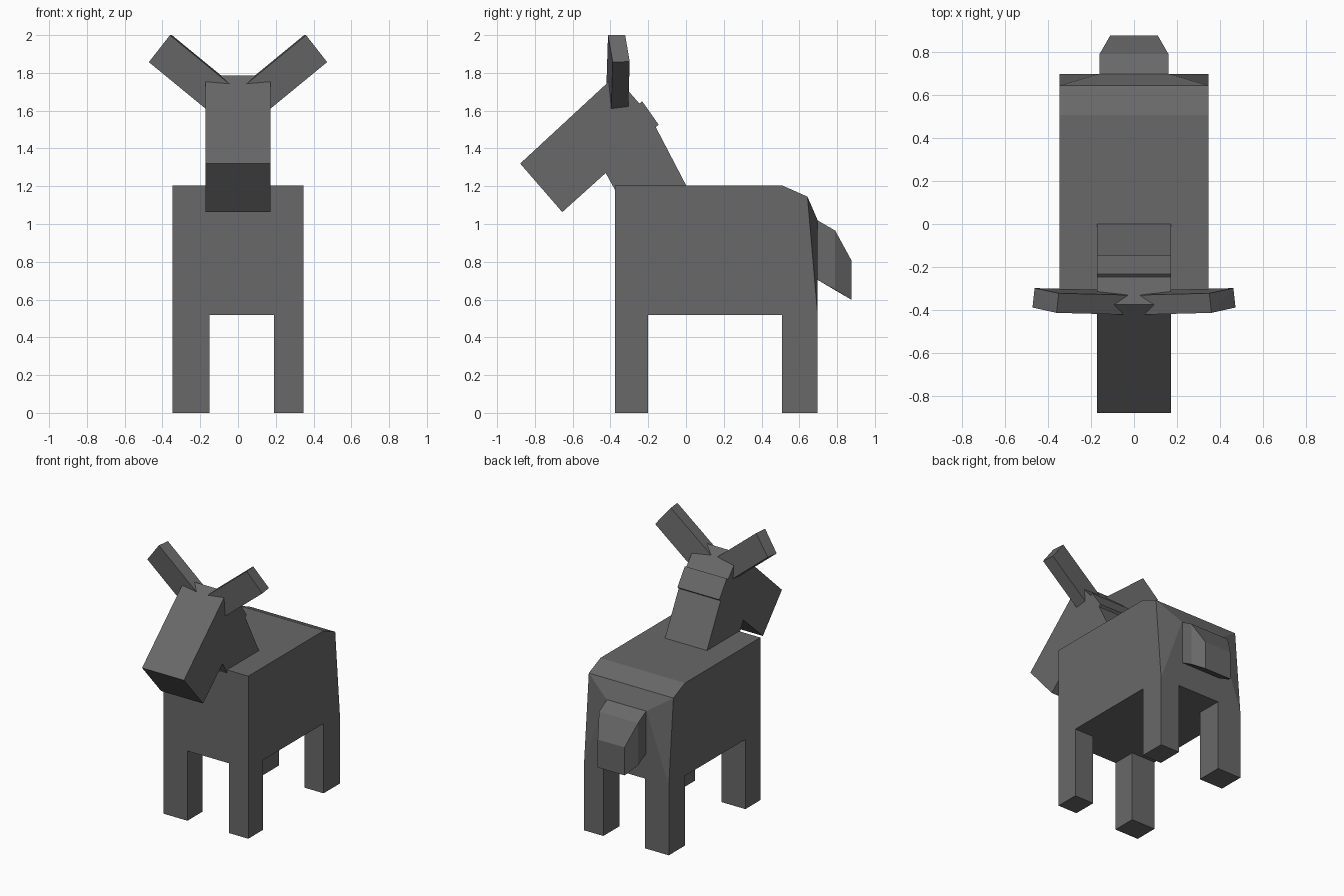
import bpy, bmesh
from mathutils import Vector

if "Cube" in bpy.data.objects:
    bpy.data.objects.remove(bpy.data.objects["Cube"])

# Dark grey coat for every part
coat = bpy.data.materials.new("dark_grey")
coat.diffuse_color = (0.14, 0.14, 0.14, 1)
coat.use_nodes = True
coat.node_tree.nodes["Principled BSDF"].inputs["Base Color"].default_value = coat.diffuse_color


def finish(name, bm):
    bmesh.ops.recalc_face_normals(bm, faces=bm.faces)
    mesh = bpy.data.meshes.new(name)
    bm.to_mesh(mesh)
    bm.free()
    mesh.materials.append(coat)
    obj = bpy.data.objects.new(name, mesh)
    bpy.context.collection.objects.link(obj)
    return obj


def hull(name, points):
    """Convex solid around a few corner points."""
    bm = bmesh.new()
    for p in points:
        bm.verts.new(p)
    bmesh.ops.convex_hull(bm, input=bm.verts[:])
    bmesh.ops.dissolve_limit(bm, angle_limit=0.01, verts=bm.verts[:], edges=bm.edges[:])
    return finish(name, bm)


def mirrored(points):
    return [(s * x, y, z) for x, y, z in points for s in (-1, 1)]


def box(name, x0, x1, y0, y1, z0, z1):
    return hull(name, [(x, y, z) for x in (x0, x1) for y in (y0, y1) for z in (z0, z1)])


def prism(name, profile, half_width):
    """Side profile (y, z) extruded across x."""
    bm = bmesh.new()
    face = bm.faces.new([bm.verts.new((-half_width, y, z)) for y, z in profile])
    new = bmesh.ops.extrude_face_region(bm, geom=[face])["geom"]
    bmesh.ops.translate(bm, vec=(2 * half_width, 0, 0),
                        verts=[g for g in new if isinstance(g, bmesh.types.BMVert)])
    # Keep the closing cap so the solid is watertight
    bmesh.ops.holes_fill(bm, edges=[e for e in bm.edges if e.is_boundary], sides=0)
    return finish(name, bm)


# Body with sloped, faceted rump
hull("body", mirrored([
    (0.347, -0.375, 0.517), (0.347, -0.375, 1.205), (0.347, 0.507, 1.205),
    (0.347, 0.643, 1.145), (0.347, 0.697, 0.517), (0.165, 0.697, 1.02)]))

# Legs (left pair is slightly wider)
for side, x0, x1 in (("left", -0.347, -0.152), ("right", 0.19, 0.347)):
    for end, y0, y1 in (("front", -0.375, -0.2), ("rear", 0.507, 0.697)):
        box(f"{end}_{side}_leg", x0, x1, y0, y1, 0, 0.517)

# Head and neck, with the small ridge behind the head
prism("head_and_neck", [
    (-0.878, 1.32), (-0.655, 1.063), (-0.425, 1.27), (-0.362, 1.155), (0.003, 1.2),
    (-0.16, 1.513), (-0.145, 1.526), (-0.232, 1.65), (-0.247, 1.638),
    (-0.375, 1.785)], 0.172)

# Ears: slanted bars running from the tip into the head
tip = [(0.36, -0.413, 2.0), (0.35, -0.322, 2.0),
       (0.472, -0.388, 1.857), (0.462, -0.298, 1.86)]
root_offset = Vector((-0.39, -0.01, -0.32))
bar = [Vector(p) for p in tip] + [Vector(p) + root_offset for p in tip]
for side, s in (("left", -1), ("right", 1)):
    hull(f"{side}_ear", [(s * p.x, p.y, p.z) for p in bar])

# Tail, tapering at the end
hull("tail", mirrored([
    (0.16, 0.692, 1.022), (0.16, 0.692, 0.707), (0.16, 0.79, 0.965),
    (0.16, 0.79, 0.652), (0.11, 0.877, 0.805), (0.11, 0.877, 0.598)]))
